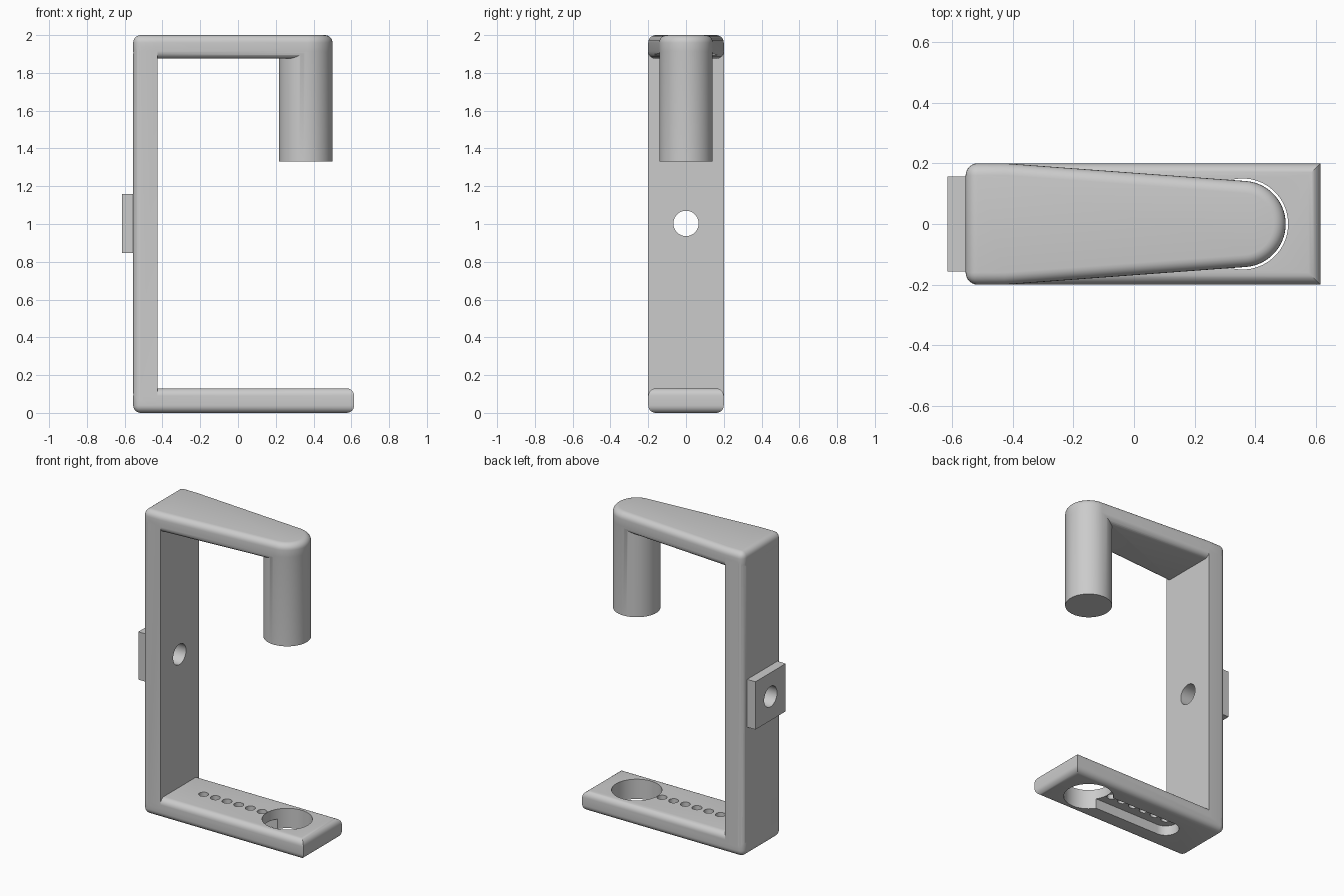
import bpy, bmesh, math

cube = bpy.data.objects.get("Cube")
if cube:
    bpy.data.objects.remove(cube, do_unlink=True)

grey = bpy.data.materials.new("plain_grey")
grey.use_nodes = True
grey.diffuse_color = (0.6, 0.6, 0.6, 1)
grey.node_tree.nodes["Principled BSDF"].inputs["Base Color"].default_value = (0.6, 0.6, 0.6, 1)

BACK, INNER, FRONT = -0.555, -0.425, 0.615   # x of column back, column inside, base tip
HALF, ROUND = 0.2, 0.04                      # half depth and edge rounding
TIP, PEG_R = 0.358, 0.142                    # peg axis and radius


def prism(name, outline, z0, z1, rounded=None):
    """Extrude an xy outline and round the edges picked by the rule."""
    bm = bmesh.new()
    face = bm.faces.new([bm.verts.new((x, y, z0)) for x, y in outline])
    ext = bmesh.ops.extrude_face_region(bm, geom=[face])
    for v in ext["geom"]:
        if isinstance(v, bmesh.types.BMVert):
            v.co.z = z1
    bmesh.ops.recalc_face_normals(bm, faces=bm.faces)
    if rounded:
        edges = [e for e in bm.edges if rounded(*[v.co for v in e.verts])]
        bmesh.ops.bevel(bm, geom=edges, offset=ROUND, offset_type='OFFSET',
                        segments=6, profile=0.5, affect='EDGES')
    mesh = bpy.data.meshes.new(name)
    bm.to_mesh(mesh)
    bm.free()
    mesh.materials.append(grey)
    obj = bpy.data.objects.new(name, mesh)
    bpy.context.collection.objects.link(obj)
    return obj


def box(x0, x1, half):
    return [(x0, -half), (x1, -half), (x1, half), (x0, half)]


def arc(cx, r, start, end, n):
    angles = [start + (end - start) * i / n for i in range(n + 1)]
    return [(cx + r * math.cos(a), r * math.sin(a)) for a in angles]


def disc(cx, r, n=64):
    return arc(cx, r, 0, math.tau, n)[:-1]


def combine(body, tool, operation):
    mod = body.modifiers.new(operation.title(), 'BOOLEAN')
    mod.operation, mod.object, mod.solver = operation, tool, 'EXACT'
    bpy.context.view_layer.objects.active = body
    bpy.ops.object.modifier_apply(modifier=mod.name)
    bpy.data.objects.remove(tool, do_unlink=True)


def at_back(a, b):
    return max(a.x, b.x) < BACK + 0.001


def level(a, b):
    return abs(a.z - b.z) < 0.001


def level_or_back(a, b):
    return level(a, b) or at_back(a, b)


# Base plate, column and tapered arm
frame = prism("clamp_frame", box(BACK, FRONT, HALF), 0, 0.13, level_or_back)
column = prism("column", box(BACK, INNER, HALF), 0.065, 1.938, at_back)
lean = math.pi / 2 - math.atan2(HALF - PEG_R, TIP - INNER)
arm_outline = [(BACK, -HALF), (INNER, -HALF)] + arc(TIP, PEG_R, -lean, lean, 40) \
    + [(INNER, HALF), (BACK, HALF)]
arm = prism("arm", arm_outline, 1.875, 2, level_or_back)
# Hanging peg under the arm tip, kept just inside the arm's rounded end
peg = prism("peg", disc(TIP, PEG_R - 0.0005, 80), 1.33, 1.94)
for part in (column, arm, peg):
    combine(frame, part, 'UNION')

# Square pad on the back of the column
combine(frame, prism("pad", box(-0.615, BACK + 0.05, 0.157), 0.846, 1.16), 'UNION')

# Bolt hole through column and pad
bolt = prism("bolt_hole", disc(0, 0.067), -0.2, 0.2)
bolt.rotation_euler.y = math.pi / 2
bolt.location = (-0.52, 0, 1.003)
bpy.context.view_layer.update()
combine(frame, bolt, 'DIFFERENCE')

# Cup hole, underside slot and row of small holes in the base
combine(frame, prism("cup_hole", disc(TIP, 0.15, 72), -0.1, 0.3), 'DIFFERENCE')
slot = arc(-0.25, 0.08, math.pi / 2, 1.5 * math.pi, 24) + [(TIP, -0.08), (TIP, 0.08)]
combine(frame, prism("slot", slot, -0.1, 0.065), 'DIFFERENCE')
for i in range(6):
    combine(frame, prism("small_hole", disc(-0.25 + 0.085 * i, 0.03, 24), 0.03, 0.3), 'DIFFERENCE')

# Smooth shading with crisp edges
bpy.ops.object.select_all(action='DESELECT')
frame.select_set(True)
bpy.context.view_layer.objects.active = frame
bpy.ops.object.shade_smooth_by_angle(angle=math.radians(30))
